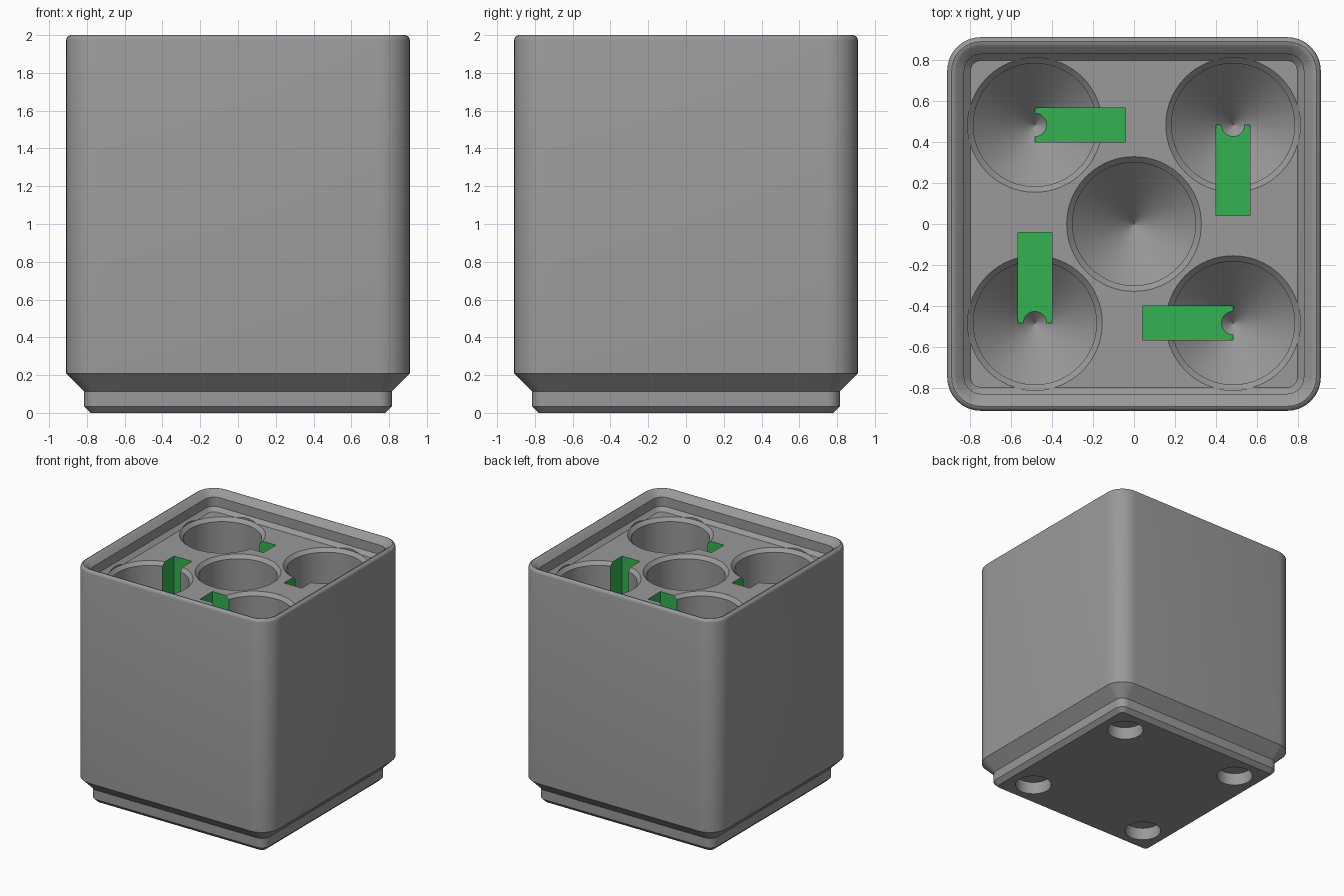
import bpy, bmesh, math

if "Cube" in bpy.data.objects:
    bpy.data.objects.remove(bpy.data.objects["Cube"])

FLOOR = 1.842      # top of the solid block inside the rim
TIP = 0.30         # bottom point of the conical pockets
OFF = 0.4825       # pocket offset from the centre


def material(name, rgb):
    m = bpy.data.materials.new(name)
    m.diffuse_color = (*rgb, 1)
    m.use_nodes = True
    m.node_tree.nodes["Principled BSDF"].inputs["Base Color"].default_value = m.diffuse_color
    return m


grey = material("grey_plastic", (0.32, 0.32, 0.32))
green = material("green_slot", (0.032, 0.45, 0.08))


def finish(name, bm, mat):
    bmesh.ops.recalc_face_normals(bm, faces=bm.faces)
    me = bpy.data.meshes.new(name)
    bm.to_mesh(me)
    bm.free()
    me.materials.append(mat)
    ob = bpy.data.objects.new(name, me)
    bpy.context.collection.objects.link(ob)
    return ob


def loft(bm, rings):
    """Skin a stack of equal-sized point loops and cap both ends."""
    loops = [[bm.verts.new(p) for p in ring] for ring in rings]
    for a, b in zip(loops, loops[1:]):
        n = len(a)
        for i in range(n):
            j = (i + 1) % n
            bm.faces.new((a[i], a[j], b[j], b[i]))
    bm.faces.new(loops[0][::-1])
    bm.faces.new(loops[-1])


def rounded_square(half, z, seg=8):
    r = 0.164 - (0.91 - half)
    pts = []
    for k in range(4):
        mid = math.pi / 4 + k * math.pi / 2
        cx = math.copysign(half - r, math.cos(mid))
        cy = math.copysign(half - r, math.sin(mid))
        for s in range(seg + 1):
            t = k * math.pi / 2 + s / seg * math.pi / 2
            pts.append((cx + r * math.cos(t), cy + r * math.sin(t), z))
    return pts


def circle(cx, cy, r, z, n=64):
    return [(cx + r * math.cos(2 * math.pi * i / n),
             cy + r * math.sin(2 * math.pi * i / n), z) for i in range(n)]


# Bin: stepped foot, straight walls, rounded rim, stacking lip, inner floor
profile = [(0.78, 0), (0.815, 0.035), (0.815, 0.114), (0.91, 0.209),
           (0.91, 1.974), (0.907, 1.985), (0.899, 1.995), (0.888, 2.0),
           (0.876, 1.997), (0.866, 1.991), (0.827, 1.952),
           (0.827, 1.873), (0.796, FLOOR)]
bm = bmesh.new()
loft(bm, [rounded_square(h, z) for h, z in profile])
block = finish("storage_block", bm, grey)

# Round pockets with a chamfered mouth and a conical bottom
corners = [(-OFF, OFF), (OFF, OFF), (OFF, -OFF), (-OFF, -OFF)]
bm = bmesh.new()
for x, y in corners + [(0, 0)]:
    loft(bm, [circle(x, y, r, z) for r, z in
              ((0.002, TIP), (0.30, TIP + 0.30), (0.30, FLOOR - 0.028),
               (0.328, FLOOR), (0.328, FLOOR + 0.03))])
pockets = finish("pocket_cutter", bm, grey)

# Finger slots, one per corner pocket, turning around the centre
bm = bmesh.new()
for (x, y), (dx, dy) in zip(corners, ((1, 0), (0, -1), (-1, 0), (0, 1))):
    w, z0, z1 = 0.083, TIP + 0.055, FLOOR + 0.1
    px, py = -dy * w, dx * w
    ex, ey = x + dx * 0.44, y + dy * 0.44
    base = [(x + px, y + py), (x - px, y - py), (ex - px, ey - py), (ex + px, ey + py)]
    loft(bm, [[(a, b, z) for a, b in base] for z in (z0, z1)])
slots = finish("slot_cutter", bm, green)

# Magnet holes in the foot
bm = bmesh.new()
for sx in (-1, 1):
    for sy in (-1, 1):
        loft(bm, [circle(sx * 0.57, sy * 0.57, 0.142, z, 48) for z in (-0.05, 0.105)])
magnets = finish("magnet_cutter", bm, grey)

# Cut; the slot faces keep their green
bpy.context.view_layer.objects.active = block
block.select_set(True)
for cutter in (slots, pockets, magnets):
    cutter.hide_render = True
    mod = block.modifiers.new(cutter.name, 'BOOLEAN')
    mod.operation = 'DIFFERENCE'
    mod.solver = 'EXACT'
    mod.material_mode = 'TRANSFER'
    mod.object = cutter
    bpy.ops.object.modifier_apply(modifier=mod.name)
    bpy.data.objects.remove(cutter)

bpy.ops.object.shade_smooth_by_angle(angle=math.radians(30))
